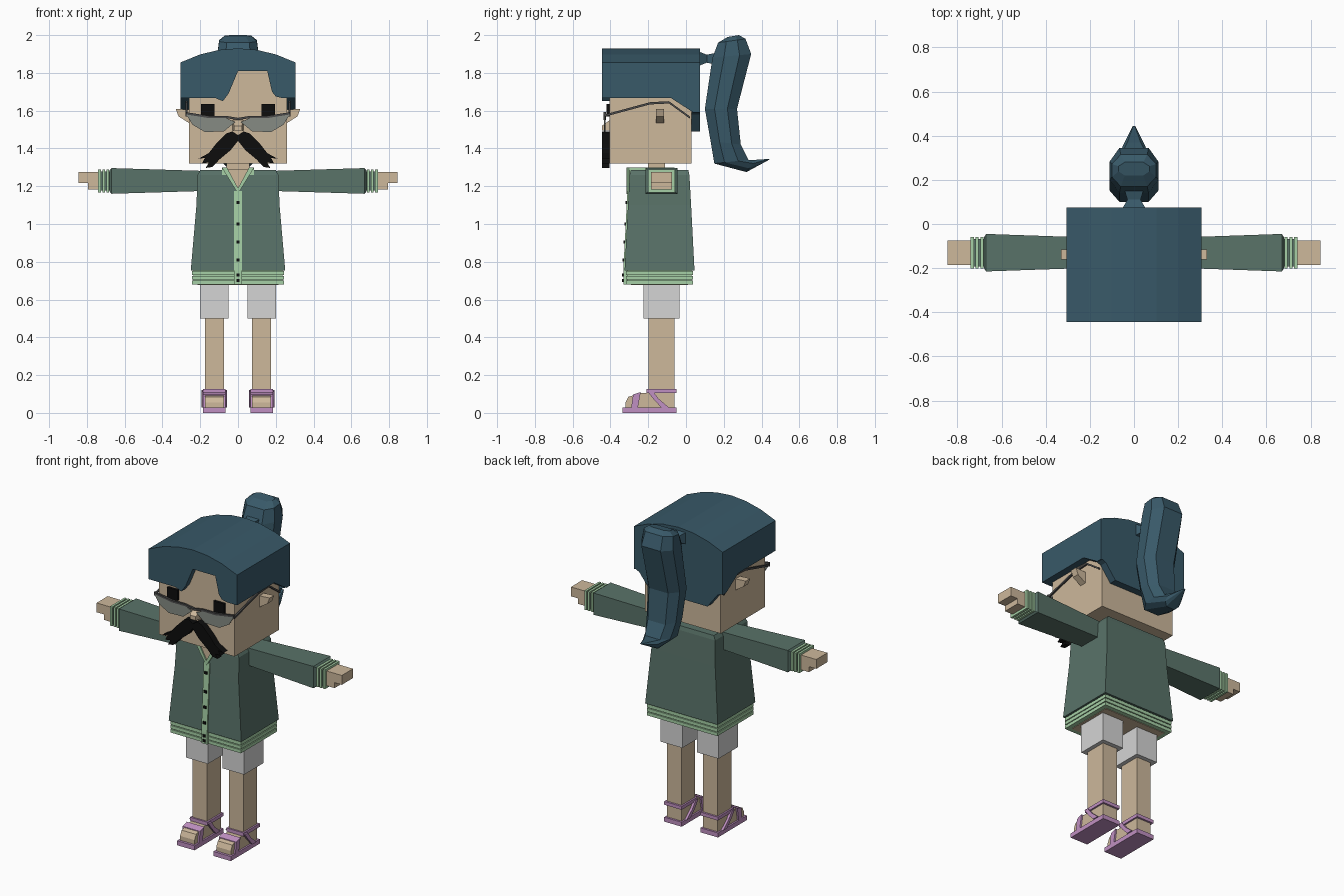
import bpy, bmesh

default_cube = bpy.data.objects.get("Cube")
if default_cube:
    bpy.data.objects.remove(default_cube, do_unlink=True)


def material(name, red, green, blue):
    colour = (red, green, blue, 1)
    mat = bpy.data.materials.new(name)
    mat.use_nodes = True
    mat.diffuse_color = colour
    mat.node_tree.nodes["Principled BSDF"].inputs["Base Color"].default_value = colour
    return mat


skin = material("skin", .61, .48, .33)
hair = material("blue_hair", .04, .1, .14)
green = material("dark_green", .1, .17, .14)
trim = material("pale_green", .38, .63, .38)
grey = material("light_grey", .66, .66, .66)
black = material("black", .004, .004, .004)
purple = material("purple", .53, .28, .54)
lens_grey = material("lens_grey", .24, .26, .23)
frame_grey = material("frame_grey", .07, .07, .07)


def loft(name, mat, rings, mirror=False):
    """Skin equal-length point rings, cap both ends, optionally mirror across x."""
    bm = bmesh.new()
    rows = [[bm.verts.new(point) for point in ring] for ring in rings]
    for low, high in zip(rows, rows[1:]):
        for i in range(len(low)):
            bm.faces.new((low[i - 1], low[i], high[i], high[i - 1]))
    bm.faces.new(rows[0])
    bm.faces.new(rows[-1])
    bmesh.ops.recalc_face_normals(bm, faces=bm.faces)
    mesh = bpy.data.meshes.new(name)
    bm.to_mesh(mesh)
    bm.free()
    mesh.materials.append(mat)
    ob = bpy.data.objects.new(name, mesh)
    bpy.context.collection.objects.link(ob)
    if mirror:
        ob.modifiers.new("mirror", "MIRROR")


def prism_x(name, mat, span, outline, mirror=False):
    loft(name, mat, [[(x, y, z) for y, z in outline] for x in span], mirror)


def prism_y(name, mat, span, outline, mirror=False):
    loft(name, mat, [[(x, y, z) for x, z in outline] for y in span], mirror)


def rect(first, second):
    (a, b), (c, d) = first, second
    return [(a, c), (b, c), (b, d), (a, d)]


def box(name, mat, x, y, z, mirror=False):
    prism_y(name, mat, y, rect(x, z), mirror)


def around(radius, centre=0):
    return centre - radius, centre + radius


def flip(outline):
    return [(-x, z) for x, z in reversed(outline)]


# Landmarks shared by several parts
face, nape, chin, brow, roof = -.404, .03, 1.32, 1.667, 1.81
head_w, hair_w, hair_front, hair_back = .26, .305, -.445, .075
torso_y, hem, hem_top, shoulder = -.14, .68, .755, 1.285
arm_y, arm_z, wrist, knuckle, fingertip = -.13, 1.228, .67, .795, .845
leg_x, leg_y, knee, ankle, sole = .125, -.13, .5, .105, .028

# Head and neck
box("head", skin, around(head_w), (face, nape), (chin, roof))
box("neck", skin, around(.06), around(.045, -.155), (1.2, chin))
loft("nose", skin, [[(x, y, z) for x, z in rect(around(w), (1.495, top))]
                    for y, w, top in ((face, .03, 1.55), (hair_front, .02, 1.52))])
box("eyes", black, around(.036, .16), (face - .016, face), around(.033, 1.603), mirror=True)
prism_y("ears", skin, around(.022, -.138),
        [(head_w, 1.535), (.315, 1.57), (.33, 1.61), (head_w, 1.605)], mirror=True)

# Hair cap: arched crown, fringe with a notch, side flaps and dipping back panel
steps = [i / 3 for i in range(-3, 4)]
arch = [(-hair_w * t, 1.93 - .075 * t * t) for t in steps]
prism_y("hair_crown", hair, (face, hair_back), [(-hair_w, roof), (hair_w, roof)] + arch)
notch = [(-.12, brow), (-.08, 1.65), (-.05, 1.69), (0, roof),
         (.155, roof), (.18, 1.7), (.2, 1.675), (.235, brow)]
prism_y("hair_fringe", hair, (hair_front, face),
        [(-hair_w, brow)] + notch + [(hair_w, brow)] + arch)
prism_x("hair_flaps", hair, (head_w, hair_w),
        [(face, brow), (-.08, brow), (.04, 1.59), (hair_back, 1.59),
         (hair_back, roof), (face, roof)], mirror=True)
dip = [(.2, 1.49), (.27, 1.58), (hair_w, 1.595), (hair_w, roof)]
prism_y("hair_back", hair, (nape, hair_back), dip + flip(dip))

# Ponytail: eight-sided sections, each from a front edge to a back edge
half_section = [(.6, 0), (1, .3), (1, .7), (.6, 1)]
section = half_section + flip(half_section)
tail = [((.22, 1.99), (.28, 2), .07), ((.17, 1.96), (.315, 1.98), .1),
        ((.14, 1.88), (.345, 1.9), .11), ((.1, 1.61), (.27, 1.61), .11),
        ((.13, 1.44), (.29, 1.42), .1), ((.15, 1.32), (.33, 1.34), .085),
        ((.32, 1.275), (.37, 1.34), .05), ((.44, 1.34), (.445, 1.345), .006)]
loft("ponytail", hair, [[(width * side, y0 + t * (y1 - y0), z0 + t * (z1 - z0))
                         for side, t in section] for (y0, z0), (y1, z1), width in tail])
loft("hair_tie", hair, [[(x, y, z) for x, z in rect(around(r), around(r * .7, 1.875))]
                        for y, r in ((hair_back, .05), (.11, .03), (.16, .045))])

# Moustache with a ragged outer edge
strands = []
for i in range(3):
    tip_x, tip_z = .21 - .02 * i, 1.345 - .024 * i
    strands += [(tip_x, tip_z), (tip_x - .035, tip_z + .005)]
prism_y("moustache", black, (hair_front, face),
        [(0, 1.44), (0, 1.47), (.03, 1.49), (.06, 1.48), (.12, 1.42), (.155, 1.375)]
        + strands + [(.1, 1.34), (.04, 1.39)], mirror=True)

# Glasses
glasses_y = -.43
rim = [(.275, 1.58), (.15, 1.56), (.06, 1.56), (0, 1.55)]
prism_y("lenses", lens_grey, around(.003, glasses_y),
        rim[:3] + [(.015, 1.54), (.075, 1.49), (.175, 1.487), (.24, 1.525)], mirror=True)
prism_y("glasses_rim", frame_grey, around(.006, glasses_y),
        rim + [(x, z + .012) for x, z in reversed(rim)], mirror=True)
temple = [(glasses_y, 1.58), (-.19, 1.645), (-.09, 1.65), (.02, 1.57)]
prism_x("glasses_temples", frame_grey, around(.005, .273),
        temple + [(y, z - .012) for y, z in reversed(temple)], mirror=True)

# Jacket body, ribbed hem, button placket
body = ((hem_top, .25, .185), (1.1, .22, .167), (1.26, .214, .158), (shoulder, .2, .152))
loft("jacket_body", green, [[(x, y, z) for x, y in rect(around(w), around(d, torso_y))]
                            for z, w, d in body])
box("hem_core", trim, around(.235), around(.17, torso_y), (hem + .01, hem_top))
box("hip_skin", skin, around(.215), around(.15, torso_y), (hem - .003, hem_top))
for i in range(3):
    base = hem + .025 * i
    box("hem_rib", trim, around(.243), around(.178, torso_y), (base, base + .02))
placket_top, placket_y = 1.175, -.332
prism_x("placket", trim, around(.02),
        [(placket_y + .022, placket_top), (placket_y, hem_top), (placket_y, hem),
         (torso_y, hem), (torso_y, placket_top)])
for z in (1.115, 1, .905, .81, .73, .7):
    front = placket_y + max(0, z - hem_top) * .052
    box("button", black, around(.009), around(.006, front), around(.008, z))

# Open neckline and collar
collar_x = (.06, .085)
collar_z = (1.26, 1.298)
prism_y("neck_opening", skin, (-.306, torso_y), [(0, 1.18), (.06, 1.29), (-.06, 1.29)])
prism_y("collar_front", trim, (-.314, -.29),
        [(0, 1.16), (.085, 1.298), (.058, 1.298), (0, 1.19)], mirror=True)
box("collar_sides", trim, collar_x, (-.3, -.06), collar_z, mirror=True)
box("collar_back", trim, around(.085), (-.085, -.06), collar_z)

# Arms: flared sleeves, ribbed cuffs, blocky hands
sleeve = ((.18, .068, .053), (wrist, .085, .068), (wrist + .01, .07, .056))
loft("sleeves", green, [[(x, y, z) for y, z in rect(around(d, arm_y), around(h, arm_z))]
                        for x, d, h in sleeve], mirror=True)
box("cuff_cores", green, (wrist, .738), around(.062, arm_y), around(.05, arm_z), mirror=True)
for i in range(3):
    start = wrist + .012 + .022 * i
    box("cuff_ribs", trim, (start, start + .014),
        around(.072, arm_y), around(.06, arm_z), mirror=True)
hand_y = around(.055, arm_y)
palm_z = 1.217
box("palms", skin, (wrist, fingertip), hand_y, (palm_z, 1.275), mirror=True)
box("thumbs", skin, (wrist, knuckle), hand_y, (1.183, palm_z), mirror=True)

# Legs
box("shorts", grey, around(.075, leg_x), around(.095, leg_y), (knee, .7), mirror=True)
box("legs", skin, around(.05, leg_x), around(.068, leg_y), (sole, knee), mirror=True)

# Feet and sandals
toe, heel = -.335, -.05
sandal_x = around(.06, leg_x)
prism_x("feet", skin, around(.05, leg_x),
        [(toe + .015, sole), (toe + .015, .055), (-.305, .085), (-.24, ankle),
         (leg_y, ankle), (leg_y, sole)], mirror=True)
box("soles", purple, sandal_x, (toe, heel), (0, sole), mirror=True)
prism_x("toe_straps", purple, sandal_x,
        [(-.29, sole), (-.28, .097), (-.24, .11), (-.255, sole)], mirror=True)
box("ankle_straps", purple, sandal_x, (-.208, heel), (ankle, ankle + .021), mirror=True)
for x in sandal_x:
    prism_x("cross_straps", purple, around(.007, x),
            [(leg_y, sole), (-.17, .07), (-.205, .115), (-.18, .12),
             (-.145, .075), (-.09, sole)], mirror=True)
